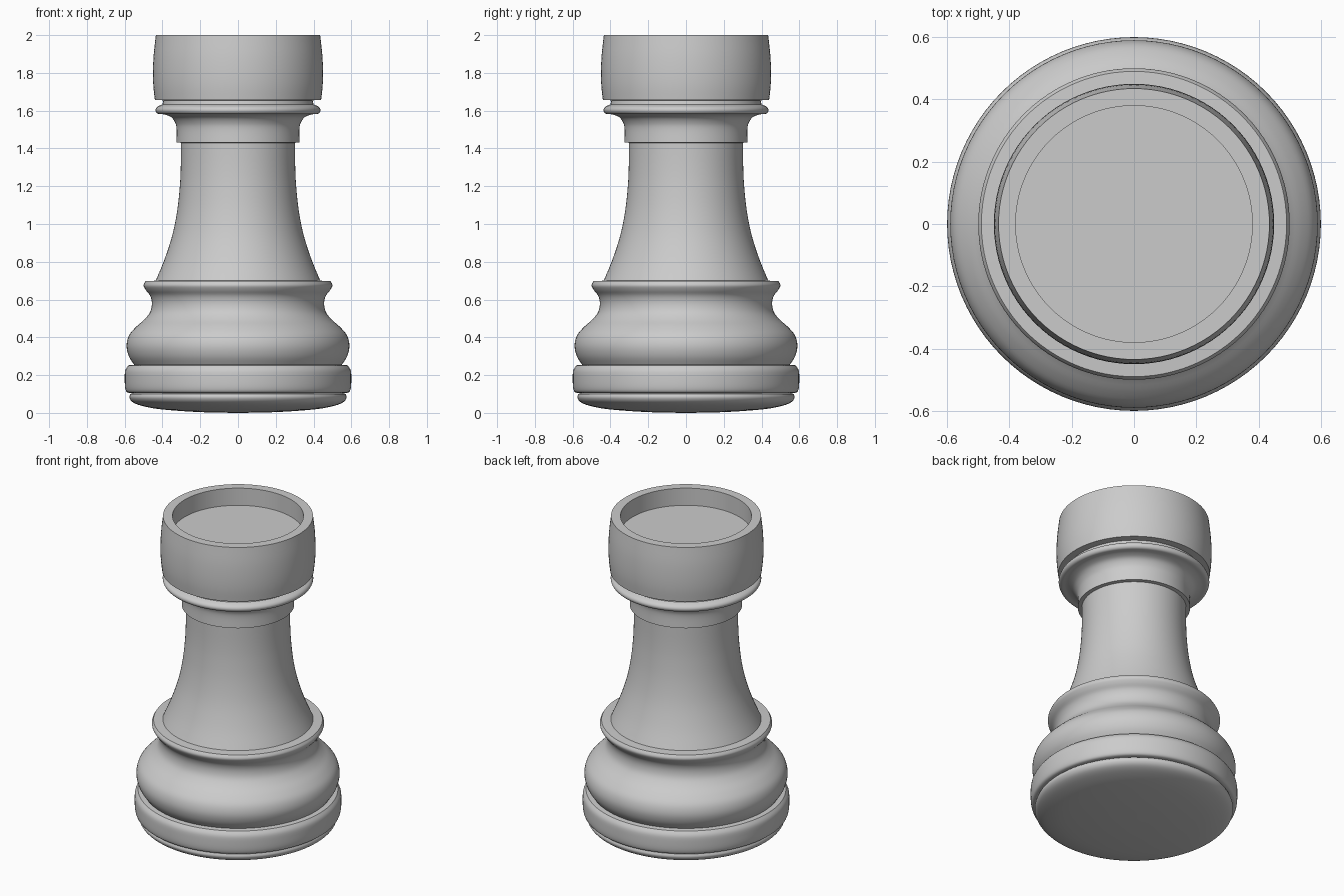
import bpy
import bmesh
import math
from mathutils import Matrix, Vector

SEGMENTS = 96

if "Cube" in bpy.data.objects:
    bpy.data.objects.remove(bpy.data.objects["Cube"], do_unlink=True)

material = bpy.data.materials.new("plain grey")
material.use_nodes = True
grey = (0.6, 0.6, 0.6, 1.0)
material.diffuse_color = grey
material.node_tree.nodes["Principled BSDF"].inputs["Base Color"].default_value = grey


def smooth_curve(points, steps=4):
    """Pass a Catmull-Rom curve through (radius, height) points."""
    pts = [Vector(p) for p in points]
    if len(pts) < 3:
        return pts
    padded = [pts[0]] + pts + [pts[-1]]
    result = []
    for a, b, c, d in zip(padded, padded[1:], padded[2:], padded[3:]):
        for i in range(steps):
            t = i / steps
            result.append(0.5 * (2 * b + (c - a) * t
                                 + (2 * a - 5 * b + 4 * c - d) * t ** 2
                                 + (3 * b - a - 3 * c + d) * t ** 3))
    return result + [pts[-1]]


def turn(name, *runs):
    """Lathe smooth runs, meeting at corners, around the z axis."""
    outline = []
    for run in runs:
        outline += smooth_curve(run)
    bm = bmesh.new()
    verts = [bm.verts.new((max(r, 0), 0, z)) for r, z in outline]
    edges = [bm.edges.new(pair) for pair in zip(verts, verts[1:])]
    bmesh.ops.spin(bm, geom=verts + edges, axis=(0, 0, 1), cent=(0, 0, 0),
                   angle=math.tau, steps=SEGMENTS)
    bmesh.ops.remove_doubles(bm, verts=bm.verts, dist=0.0001)
    # outline runs upward, so outward normals follow from a consistent winding
    bm.normal_update()
    middle = outline[len(outline) // 2]
    face = min(bm.faces, key=lambda f: (f.calc_center_median()
                                        - Vector((middle.x, 0, middle.y))).length)
    a, b = outline[len(outline) // 2 - 1], outline[len(outline) // 2 + 1]
    outward = Vector((b.y - a.y, 0, a.x - b.x))
    if face.normal.dot(outward) < 0:
        bmesh.ops.reverse_faces(bm, faces=bm.faces)
    mesh = bpy.data.meshes.new(name)
    bm.to_mesh(mesh)
    bm.free()
    mesh.materials.append(material)
    obj = bpy.data.objects.new(name, mesh)
    bpy.context.collection.objects.link(obj)
    bpy.ops.object.select_all(action="DESELECT")
    obj.select_set(True)
    bpy.context.view_layer.objects.active = obj
    bpy.ops.object.shade_smooth_by_angle(angle=math.radians(40))
    return obj


# Shallow domed foot
turn("foot",
     [(0, 0), (.2, .004), (.4, .018), (.5, .035), (.555, .055), (.575, .08), (.57, .1)],
     [(.57, .1), (.555, .105)])

# Rounded ring above the foot
turn("base_ring",
     [(.555, .105), (.585, .108), (.597, .13), (.6, .18), (.597, .225), (.58, .252)],
     [(.58, .252), (.55, .255)])

# Bulging belly that narrows and flares into a lip
turn("belly",
     [(.55, .255), (.578, .3), (.59, .355), (.577, .41), (.54, .455), (.495, .495),
      (.465, .535), (.456, .58), (.465, .62), (.488, .65), (.5, .675), (.49, .697)],
     [(.49, .697), (.436, .7)])

# Tapering column
turn("column",
     [(.436, .7), (.39, .81), (.348, .94), (.322, 1.07), (.308, 1.2), (.303, 1.31),
      (.303, 1.43)])

# Flared collar under the head
turn("collar",
     [(.303, 1.43), (.326, 1.432)],
     [(.326, 1.432), (.325, 1.5), (.332, 1.535), (.353, 1.565), (.39, 1.58),
      (.425, 1.584), (.437, 1.602), (.428, 1.62), (.4, 1.633)],
     [(.4, 1.633), (.395, 1.655)])

# Hollowed head with a slightly barrelled wall
turn("head",
     [(.395, 1.655), (.44, 1.656)],
     [(.44, 1.656), (.448, 1.73), (.45, 1.81), (.446, 1.9), (.435, 2)],
     [(.435, 2), (.38, 2)],
     [(.38, 2), (.38, 1.89)],
     [(.38, 1.89), (0, 1.89)])
